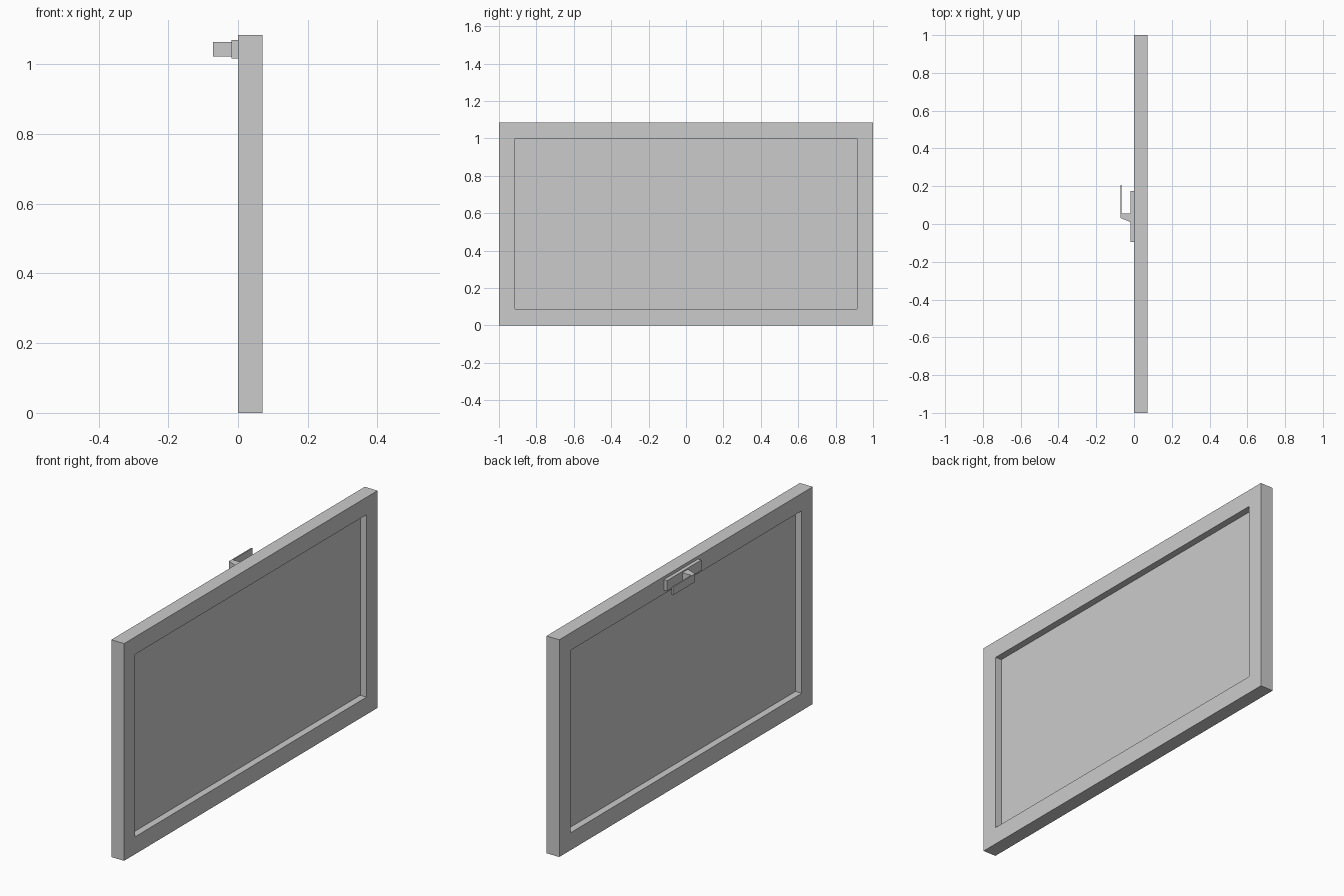
import bpy, bmesh

if "Cube" in bpy.data.objects:
    bpy.data.objects.remove(bpy.data.objects["Cube"])


def new_object(name, bm):
    bmesh.ops.recalc_face_normals(bm, faces=bm.faces[:])
    mesh = bpy.data.meshes.new(name)
    bm.to_mesh(mesh)
    bm.free()
    obj = bpy.data.objects.new(name, mesh)
    bpy.context.collection.objects.link(obj)
    return obj


def prism(name, profile, z0, z1):
    """Extrude an x-y outline from z0 to z1."""
    bm = bmesh.new()
    face = bm.faces.new([bm.verts.new((x, y, z0)) for x, y in profile])
    ext = bmesh.ops.extrude_face_region(bm, geom=[face])
    verts = [g for g in ext["geom"] if isinstance(g, bmesh.types.BMVert)]
    bmesh.ops.translate(bm, verts=verts, vec=(0, 0, z1 - z0))
    return new_object(name, bm)


def box(name, x0, x1, y0, y1, z0, z1):
    return prism(name, [(x0, y0), (x1, y0), (x1, y1), (x0, y1)], z0, z1)


DEPTH, HALF, HEIGHT, BORDER = 0.071, 1.0, 1.085, 0.087

# Window frame: rectangular section carried round four corners
bm = bmesh.new()
rings = []
for x, inset in ((0, 0), (DEPTH, 0), (DEPTH, BORDER), (0, BORDER)):
    w, lo, hi = HALF - inset, inset, HEIGHT - inset
    rings.append([bm.verts.new((x, y, z))
                  for y, z in ((-w, lo), (w, lo), (w, hi), (-w, hi))])
for i in range(4):
    a, b = rings[i], rings[(i + 1) % 4]
    for j in range(4):
        k = (j + 1) % 4
        bm.faces.new((a[j], a[k], b[k], b[j]))
new_object("window_frame", bm)

# Thin pane in the middle of the frame depth
box("glass_pane", DEPTH / 2 - 0.001, DEPTH / 2 + 0.001,
    -HALF + BORDER, HALF - BORDER, BORDER, HEIGHT - BORDER)

# Latch on the top rail: mounting plate and bent handle
box("latch_plate", -0.018, 0, -0.095, 0.175, 1.017, 1.07)
prism("latch_handle",
      [(-0.018, 0.01), (-0.018, 0.055), (-0.066, 0.055), (-0.066, 0.207),
       (-0.072, 0.207), (-0.072, 0.032)], 1.023, 1.064)
